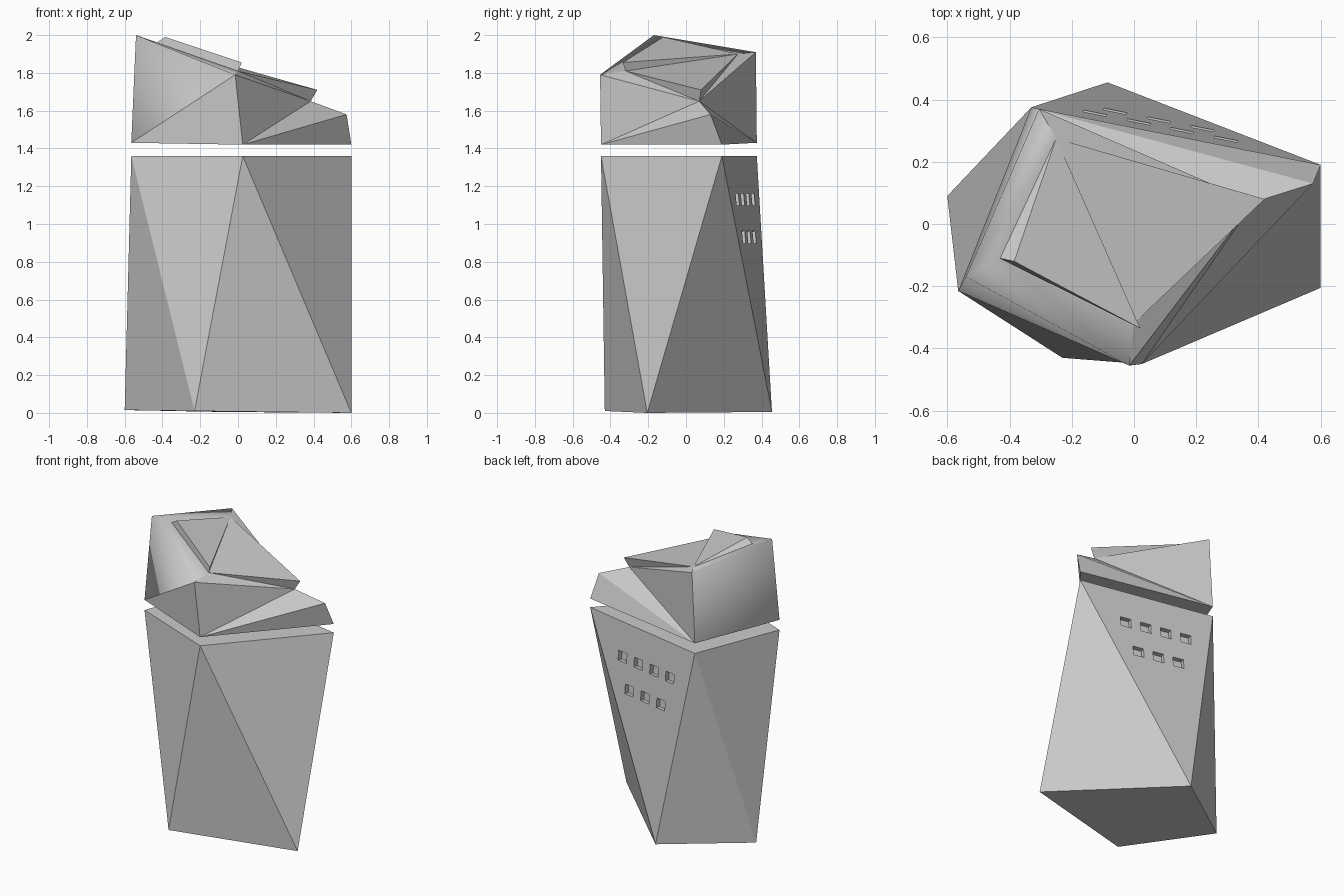
import bpy, bmesh
from mathutils import Vector, Matrix

if "Cube" in bpy.data.objects:
    bpy.data.objects.remove(bpy.data.objects["Cube"])


def make(name, verts, faces, smooth=()):
    """Mesh object from named points; listed faces get smooth shading."""
    bm = bmesh.new()
    v = {k: bm.verts.new(co) for k, co in verts.items()}
    for f in faces:
        face = bm.faces.new([v[k] for k in f.split()])
        face.smooth = f in smooth
    bmesh.ops.recalc_face_normals(bm, faces=bm.faces)
    me = bpy.data.meshes.new(name)
    bm.to_mesh(me)
    bm.free()
    ob = bpy.data.objects.new(name, me)
    bpy.context.collection.objects.link(ob)
    return ob


# Four-sided plan shared by the top of the body and the underside of the head
plan = [(-.565, -.215), (.025, -.45), (.6, .19), (-.33, .375)]

# Lower body: twisted antiprism between two quads
foot = [(-.6, .09, .015), (-.23, -.43, .01), (.6, -.205, 0), (-.085, .455, .005)]
pts = {f"b{i}": p for i, p in enumerate(foot)}
pts.update({f"t{i}": (x, y, 1.36) for i, (x, y) in enumerate(plan)})
faces = ["b3 b2 b1 b0", "t0 t1 t2 t3"]
for i in range(4):
    j = (i + 1) % 4
    faces += [f"b{i} b{j} t{i}", f"b{j} t{j} t{i}"]
body = make("lower_body", pts, faces)

# Vent slots: two staggered rows recessed into the back facet
p3, p4, low = (Vector(pts[k]) for k in ("t2", "t3", "b3"))
along = (p3 - p4).normalized()
normal = along.cross(low - p4).normalized()
if normal.y < 0:
    normal.negate()
up = normal.cross(along)
rot = Matrix((along, normal, up)).transposed().to_4x4()
bm = bmesh.new()
for x0, z, count in ((-.125, 1.13, 4), (-.06, .93, 3)):
    for i in range(count):
        x = x0 + .14 * i
        y = p4.y - (normal.x * (x - p4.x) + normal.z * (z - p4.z)) / normal.y
        bmesh.ops.create_cube(bm, size=1, matrix=Matrix.Translation((x, y, z))
                              @ rot @ Matrix.Diagonal((.075, .06, .065, 1)))
bmesh.ops.recalc_face_normals(bm, faces=bm.faces)
me = bpy.data.meshes.new("vent_cutter")
bm.to_mesh(me)
bm.free()
cutter = bpy.data.objects.new("vent_cutter", me)
cutter.hide_render = True
bpy.context.collection.objects.link(cutter)
mod = body.modifiers.new("vents", "BOOLEAN")
mod.operation, mod.solver, mod.object = "DIFFERENCE", "EXACT", cutter
bpy.context.view_layer.objects.active = body
bpy.ops.object.modifier_apply(modifier=mod.name)
bpy.data.objects.remove(cutter)

# Faceted head: collar ridge A-B-C, notch K, nose N, plate D-F-G, raised flap e-f
head = {f"p{i+1}": (x, y, 1.42 + (.01 if i in (0, 3) else 0))
        for i, (x, y) in enumerate(plan)}
head.update({
    "A": (-.015, -.455, 1.79), "B": (-.54, -.17, 2.0), "C": (-.305, .37, 1.91),
    "K": (.385, .07, 1.65), "N": (.575, .13, 1.58),
    "D": (-.25, .275, 1.9), "E": (-.43, -.11, 1.96), "F": (0, -.32, 1.81),
    "G": (.42, .08, 1.71), "e": (-.385, -.12, 1.99), "f": (.02, -.335, 1.855)})
shell = ["p1 A B", "p1 B C p4", "A F E B", "B E D C"]
make("head", head, shell + [
    "p4 p3 p2 p1", "p1 p2 A",
    "p2 K A", "p2 N K", "p2 p3 N",
    "p4 C K", "p4 K N", "p4 N p3",
    "A K F", "C D K", "F K G", "D G K",
    "D F G", "e f D", "E F f e", "E e D", "F D f"], smooth=shell)
